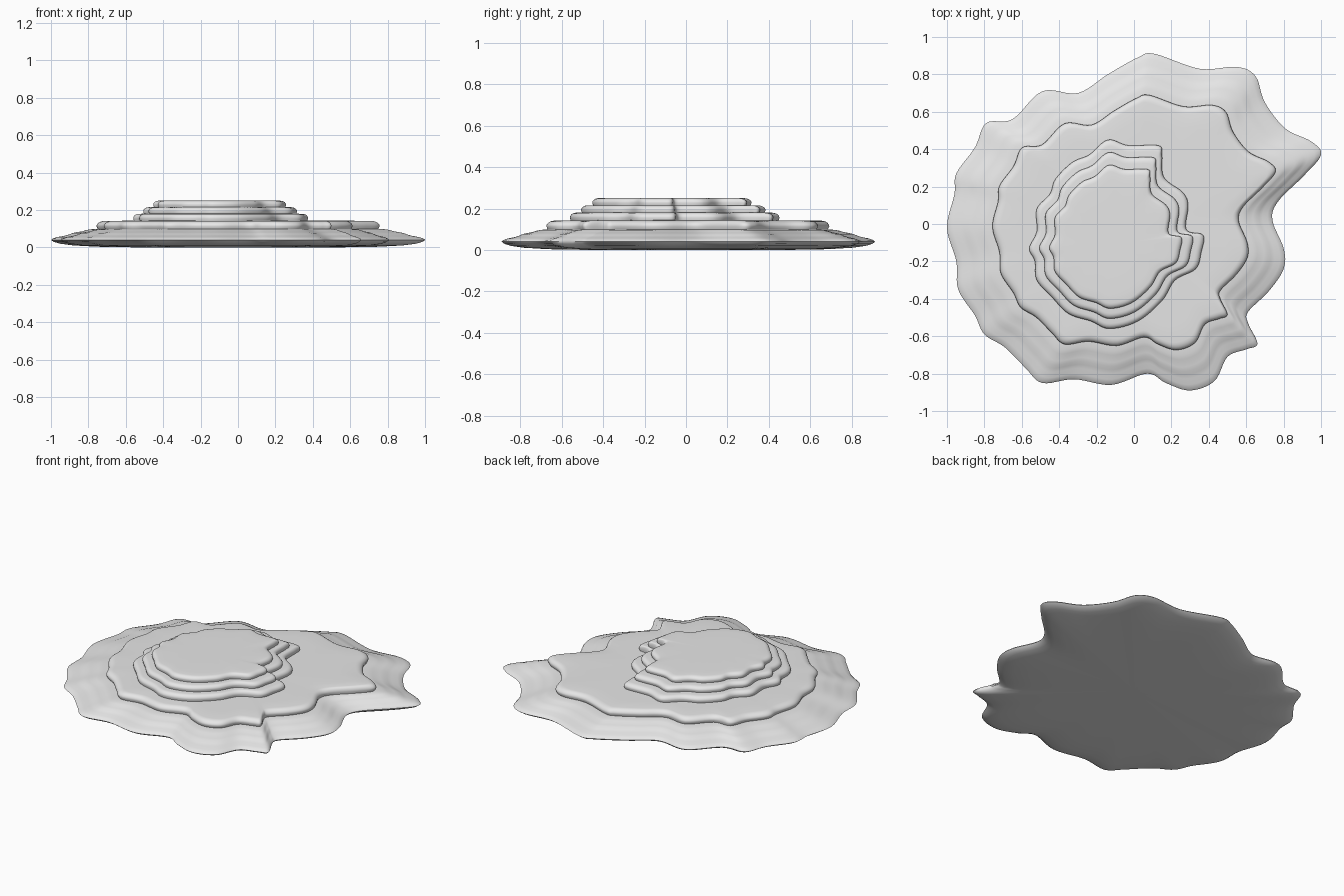
import bpy
import bmesh
import math
from mathutils import Vector

default_cube = bpy.data.objects.get("Cube")
if default_cube:
    bpy.data.objects.remove(default_cube, do_unlink=True)

# Shorelines in hundredths of a unit, listed clockwise from the back
SHORE = [
    (11, 91), (35, 83), (55, 84), (65, 79), (70, 65), (81, 51), (95, 44),
    (100, 37), (91, 26), (77, 12), (74, 2), (80, -13), (80, -24), (72, -36),
    (61, -47), (61, -53), (66, -64), (60, -67), (50, -71), (43, -84),
    (30, -89), (17, -85), (7, -80), (-12, -86), (-32, -83), (-49, -85),
    (-58, -77), (-69, -66), (-80, -59), (-85, -49), (-94, -35), (-95, -20),
    (-100, -2), (-96, 16), (-95, 27), (-85, 41), (-79, 54), (-65, 56),
    (-49, 71), (-30, 70), (-14, 80), (2, 89),
]
MESA = [
    (-14, 45), (-3, 42), (13, 42), (15, 37), (16, 25), (26, 17), (29, 10),
    (28, -3), (37, -6), (36, -15), (33, -24), (22, -30), (15, -41), (2, -52),
    (-13, -56), (-23, -52), (-35, -48), (-44, -39), (-52, -30), (-53, -20),
    (-56, -13), (-52, -4), (-52, 8), (-45, 16), (-42, 24), (-33, 33),
    (-24, 37),
]
SHORE_CENTRE = Vector((0, 0))
MESA_CENTRE = Vector((-0.115, -0.11))


def make_material(name, colour):
    material = bpy.data.materials.new(name)
    material.use_nodes = True
    material.diffuse_color = colour
    shader = material.node_tree.nodes["Principled BSDF"]
    shader.inputs["Base Color"].default_value = colour
    shader.inputs["Roughness"].default_value = 0.9
    return material


def smooth_outline(points, steps=6):
    """Closed Catmull-Rom curve through the points, turned anticlockwise."""
    points = [Vector(p) / 100 for p in reversed(points)]
    count = len(points)
    outline = []
    for i in range(count):
        before, start, end, after = (points[(i + k) % count] for k in (-1, 0, 1, 2))
        leave, arrive = (end - before) / 2, (after - start) / 2
        for step in range(steps):
            t = step / steps
            rise = t * t * (3 - 2 * t)
            outline.append(start * (1 - rise) + end * rise
                           + leave * t * (1 - t) ** 2
                           - arrive * t * t * (1 - t))
    return outline


def build_layer(name, outline, centre, profile, material):
    """Loft scaled copies of an outline through (scale, height) pairs."""
    bm = bmesh.new()
    rings = []
    for scale, height in profile:
        ring = []
        for point in outline:
            flat = centre + (point - centre) * scale
            ring.append(bm.verts.new((flat.x, flat.y, height)))
        rings.append(ring)
    count = len(outline)
    for lower, upper in zip(rings, rings[1:]):
        for i in range(count):
            j = (i + 1) % count
            bm.faces.new((lower[i], lower[j], upper[j], upper[i]))
    # Close both ends with fans around the centre
    for ring, height in ((rings[0], profile[0][1]), (rings[-1], profile[-1][1])):
        hub = bm.verts.new((centre.x, centre.y, height))
        for i in range(count):
            bm.faces.new((ring[i], ring[(i + 1) % count], hub))
    bmesh.ops.recalc_face_normals(bm, faces=bm.faces[:])

    mesh = bpy.data.meshes.new(name)
    bm.to_mesh(mesh)
    bm.free()
    mesh.materials.append(material)
    layer = bpy.data.objects.new(name, mesh)
    bpy.context.collection.objects.link(layer)
    bpy.ops.object.select_all(action="DESELECT")
    layer.select_set(True)
    bpy.context.view_layer.objects.active = layer
    bpy.ops.object.shade_smooth_by_angle(angle=math.radians(50))
    return layer


def rounded_slab(scale, bottom, top, lip):
    """Profile of a slab with a steep side and a rounded upper lip."""
    rise = top - bottom
    profile = [(scale - 0.015, bottom - 0.01), (scale - 0.008, bottom)]
    for step in range(6):
        angle = math.pi / 2 * step / 5
        profile.append((scale - lip * (1 - math.cos(angle)),
                        bottom + rise * (0.35 + 0.6 * math.sin(angle))))
    profile += [(scale * 0.8, top - rise * 0.02), (scale * 0.5, top)]
    return profile


stone = make_material("pale_grey_stone", (0.8, 0.8, 0.8, 1))
shore = smooth_outline(SHORE)
mesa = smooth_outline(MESA)

# Thin base with a shallow underside and two soft swells above its rim
base_profile = [
    (0.5, 0), (0.75, 0.004), (0.88, 0.011), (0.95, 0.02), (0.985, 0.03),
    (1, 0.04), (0.99, 0.048), (0.965, 0.056), (0.93, 0.062), (0.905, 0.069),
    (0.885, 0.077), (0.86, 0.082), (0.835, 0.086), (0.815, 0.092),
    (0.79, 0.097), (0.74, 0.1), (0.5, 0.1),
]
build_layer("base_shelf", shore, SHORE_CENTRE, base_profile, stone)

# Wide plateau repeating the shoreline
build_layer("wide_plateau", shore, SHORE_CENTRE,
            rounded_slab(0.757, 0.098, 0.144, 0.045), stone)

# Three stacked terraces of the central mesa
terraces = [
    ("lower_terrace", 1.0, 0.142, 0.182),
    ("middle_terrace", 0.88, 0.18, 0.217),
    ("top_terrace", 0.76, 0.215, 0.252),
]
for name, scale, bottom, top in terraces:
    build_layer(name, mesa, MESA_CENTRE,
                rounded_slab(scale, bottom, top, 0.065), stone)
